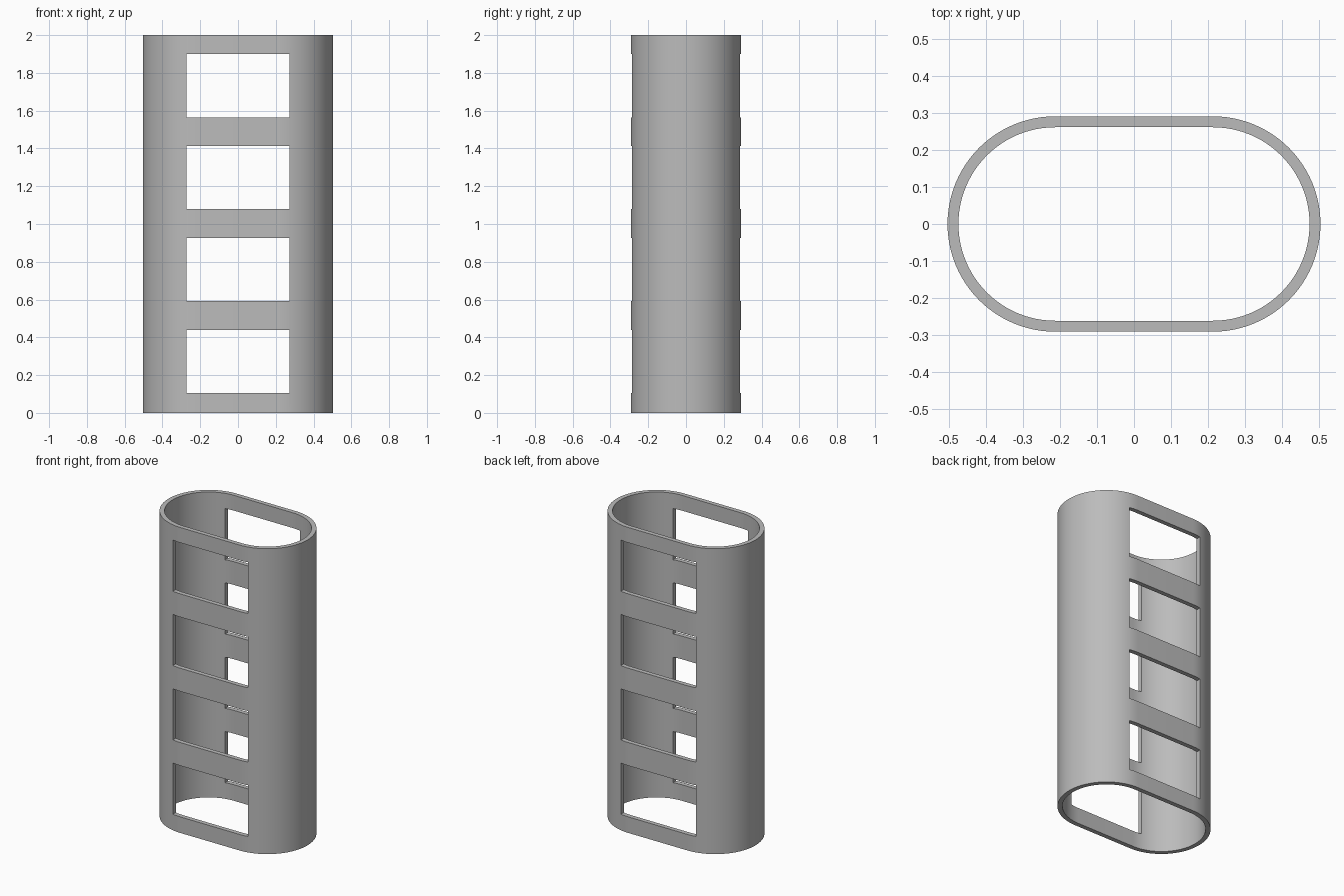
import bpy, bmesh, math

if "Cube" in bpy.data.objects:
    bpy.data.objects.remove(bpy.data.objects["Cube"])

HX, HY, H, WALL = 0.504, 0.291, 2.0, 0.0295   # half width, half depth, height, wall
WIN_HALF, WIN_H, WIN_STEP = 0.272, 0.335, 0.4867
STRAIGHT = HX - HY
SEG = 48

grey = bpy.data.materials.new("grey")
grey.diffuse_color = (0.5, 0.5, 0.5, 1)
grey.use_nodes = True
grey.node_tree.nodes["Principled BSDF"].inputs["Base Color"].default_value = grey.diffuse_color


def outline(r):
    """Stadium outline with end radius r, counter-clockwise."""
    pts = []
    for side, start in ((1, -math.pi / 2), (-1, math.pi / 2)):
        for i in range(SEG + 1):
            a = start + math.pi * i / SEG
            pts.append((side * STRAIGHT + r * math.cos(a), r * math.sin(a)))
    return pts


# Hollow rounded sleeve, open at both ends
bm = bmesh.new()
rings = [[bm.verts.new((x, y, z)) for x, y in outline(r)]
         for r, z in ((HY, 0), (HY, H), (HY - WALL, H), (HY - WALL, 0))]
n = len(rings[0])
for k in range(4):
    a, b = rings[k], rings[(k + 1) % 4]
    for i in range(n):
        j = (i + 1) % n
        bm.faces.new((a[i], a[j], b[j], b[i]))
bmesh.ops.recalc_face_normals(bm, faces=bm.faces)
mesh = bpy.data.meshes.new("sleeve")
bm.to_mesh(mesh)
bm.free()
sleeve = bpy.data.objects.new("sleeve", mesh)
bpy.context.collection.objects.link(sleeve)
mesh.materials.append(grey)

# Four window openings passing through front and back
bm = bmesh.new()
for i in range(4):
    cube = bmesh.ops.create_cube(bm, size=1)["verts"]
    bmesh.ops.scale(bm, vec=(2 * WIN_HALF, 1, WIN_H), verts=cube)
    bmesh.ops.translate(bm, vec=(0, 0, 0.105 + WIN_H / 2 + i * WIN_STEP), verts=cube)
cut_mesh = bpy.data.meshes.new("window_cutter")
bm.to_mesh(cut_mesh)
bm.free()
cut_mesh.materials.append(grey)
cutter = bpy.data.objects.new("window_cutter", cut_mesh)
bpy.context.collection.objects.link(cutter)

mod = sleeve.modifiers.new("windows", 'BOOLEAN')
mod.operation, mod.solver, mod.object = 'DIFFERENCE', 'EXACT', cutter
bpy.context.view_layer.objects.active = sleeve
sleeve.select_set(True)
bpy.ops.object.modifier_apply(modifier=mod.name)
bpy.data.objects.remove(cutter)

# Smooth curved ends, crisp rims and window edges
bpy.ops.object.shade_smooth_by_angle(angle=math.radians(30))
